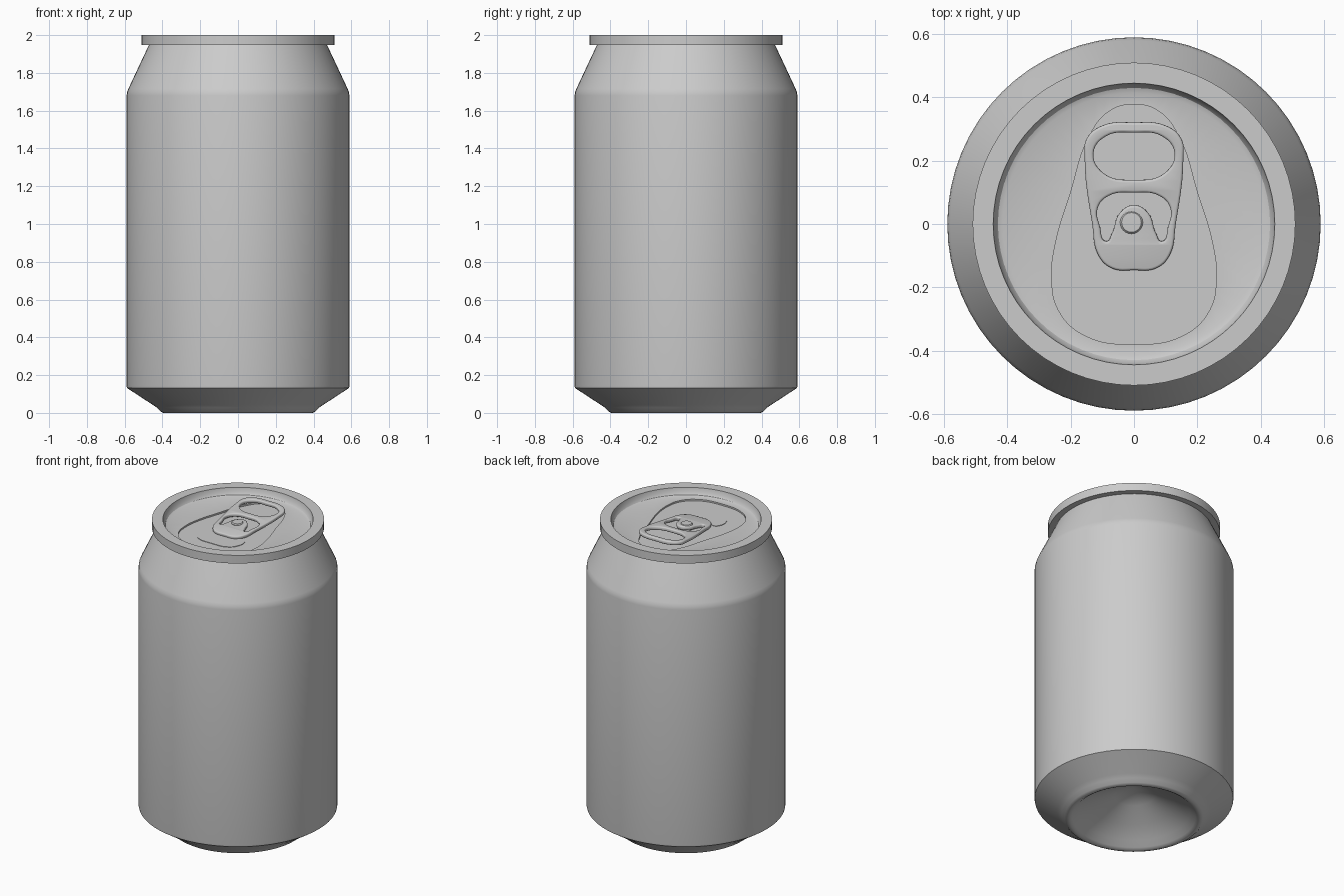
import bpy, bmesh, math

if "Cube" in bpy.data.objects:
    bpy.data.objects.remove(bpy.data.objects["Cube"])

aluminium = bpy.data.materials.new("grey aluminium")
aluminium.use_nodes = True
aluminium.diffuse_color = (0.6, 0.6, 0.6, 1)
aluminium.node_tree.nodes["Principled BSDF"].inputs["Base Color"].default_value = (0.6, 0.6, 0.6, 1)


def activate(obj):
    bpy.ops.object.select_all(action='DESELECT')
    obj.select_set(True)
    bpy.context.view_layer.objects.active = obj


def smooth(obj, angle=32):
    activate(obj)
    bpy.ops.object.shade_smooth_by_angle(angle=math.radians(angle))


def lathe(name, profile, steps=64):
    """Spin a list of (radius, height) points round the z axis."""
    bm = bmesh.new()
    verts = [bm.verts.new((r, 0, z)) for r, z in profile]
    edges = [bm.edges.new(pair) for pair in zip(verts, verts[1:])]
    bmesh.ops.spin(bm, geom=verts + edges, cent=(0, 0, 0), axis=(0, 0, 1),
                   angle=math.tau, steps=steps, use_merge=True)
    bmesh.ops.remove_doubles(bm, verts=bm.verts, dist=0.0002)
    bmesh.ops.recalc_face_normals(bm, faces=bm.faces)
    mesh = bpy.data.meshes.new(name)
    bm.to_mesh(mesh)
    bm.free()
    obj = bpy.data.objects.new(name, mesh)
    bpy.context.collection.objects.link(obj)
    mesh.materials.append(aluminium)
    return obj


def plate(name, halves, z, half_thick, bevel=0.0):
    """Filled plate from mirrored smooth outlines; later outlines are holes."""
    curve = bpy.data.curves.new(name, 'CURVE')
    curve.dimensions = '2D'
    curve.fill_mode = 'BOTH'
    curve.extrude = half_thick - bevel
    curve.bevel_depth = bevel
    curve.bevel_resolution = 2
    curve.offset = -bevel
    for half in halves:
        points = half + [(-x, y) for x, y in reversed(half) if x > 0]
        spline = curve.splines.new('BEZIER')
        spline.bezier_points.add(len(points) - 1)
        spline.use_cyclic_u = True
        spline.resolution_u = 6
        for bp, (x, y) in zip(spline.bezier_points, points):
            bp.co = (x, y, 0)
            bp.handle_left_type = bp.handle_right_type = 'AUTO'
    obj = bpy.data.objects.new(name, curve)
    bpy.context.collection.objects.link(obj)
    obj.location.z = z
    activate(obj)
    bpy.ops.object.convert(target='MESH')
    obj = bpy.context.object
    bm = bmesh.new()
    bm.from_mesh(obj.data)
    bmesh.ops.remove_doubles(bm, verts=bm.verts, dist=0.0002)
    bmesh.ops.recalc_face_normals(bm, faces=bm.faces)
    bm.to_mesh(obj.data)
    bm.free()
    obj.data.materials.clear()
    obj.data.materials.append(aluminium)
    return obj


# Can shell: domed base, foot, wall, neck, rolled rim and sunken lid
LID = 1.952
can = lathe("can_body", [
    (0, 0.21), (0.12, 0.155), (0.24, 0.095), (0.33, 0.04), (0.365, 0.01),
    (0.38, 0.001), (0.395, 0), (0.41, 0.007), (0.43, 0.028), (0.455, 0.045),
    (0.588, 0.132), (0.59, 0.145), (0.59, 1.68), (0.587, 1.7), (0.58, 1.717),
    (0.472, 1.947), (0.51, 1.947), (0.51, 2), (0.445, 2), (0.44, 1.972),
    (0.43, 1.958), (0.415, LID), (0, LID)])

# Teardrop recess pressed into the lid
cutter = plate("recess_cutter", [[
    (0, 0.378), (0.08, 0.355), (0.14, 0.28), (0.2, 0.1), (0.25, -0.07),
    (0.26, -0.17), (0.24, -0.27), (0.16, -0.35), (0, -0.38)]], LID + 0.02, 0.03)
cutter.hide_render = True
cut = can.modifiers.new("recess", 'BOOLEAN')
cut.operation = 'DIFFERENCE'
cut.solver = 'EXACT'
cut.object = cutter
activate(can)
bpy.ops.object.modifier_apply(modifier=cut.name)
bpy.data.objects.remove(cutter)
smooth(can)

# Scored mouth panel
FLOOR = LID - 0.01
mouth = plate("mouth_panel", [[
    (0, -0.16), (0.07, -0.145), (0.12, -0.115), (0.15, -0.145), (0.15, -0.2),
    (0.11, -0.255), (0, -0.27)]], FLOOR, 0.003)
smooth(mouth)

# Pull tab with finger hole and rivet slot, tilted up at the back
tab = plate("pull_tab", [
    [(0, 0.322), (0.1, 0.312), (0.15, 0.27), (0.156, 0.21), (0.132, 0),
     (0.112, -0.1), (0.07, -0.14), (0, -0.146)],
    [(0, 0.29), (0.09, 0.278), (0.128, 0.225), (0.095, 0.16), (0, 0.14)],
    [(0, 0.1), (0.08, 0.09), (0.115, 0.05), (0.107, -0.01), (0.088, -0.055),
     (0.07, -0.03), (0.045, 0.035), (0, 0.06)]], 1.96, 0.012, 0.008)
tab.rotation_euler.x = math.radians(5)
smooth(tab, 40)

# Rivet holding the tab
rivet = lathe("rivet", [(0, FLOOR - 0.002), (0.036, FLOOR - 0.002), (0.036, 1.973),
                        (0.031, 1.979), (0, 1.98)], 24)
rivet.location = (-0.008, 0.005, 0)
smooth(rivet)
